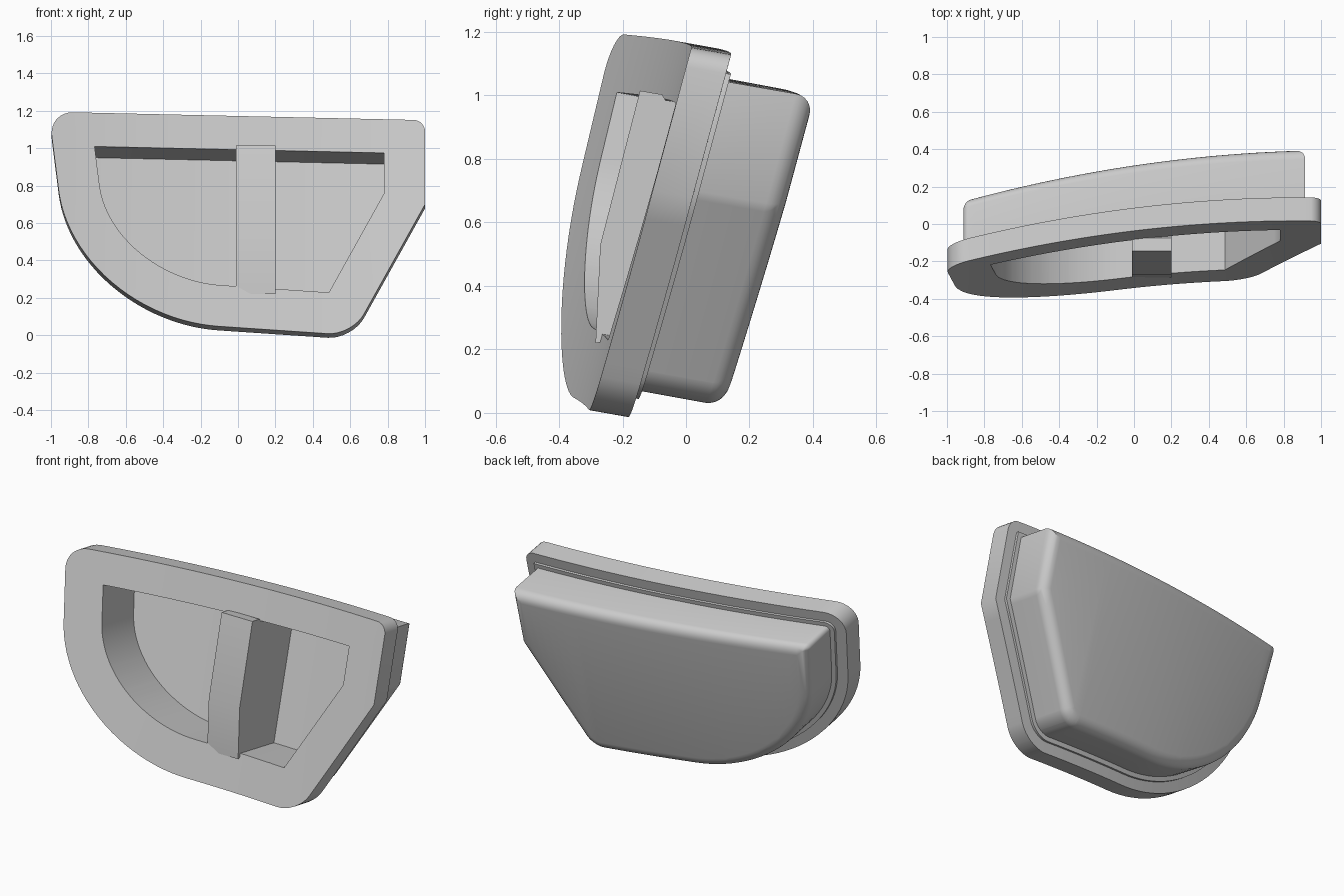
import bpy, bmesh, math
from mathutils import Vector

cube = bpy.data.objects.get("Cube")
if cube:
    bpy.data.objects.remove(cube, do_unlink=True)

grey = bpy.data.materials.new("plain grey")
grey.use_nodes = True
GREY = (0.6, 0.6, 0.6, 1)
grey.diffuse_color = GREY
grey.node_tree.nodes["Principled BSDF"].inputs["Base Color"].default_value = GREY

# Front outline in x, z, counter-clockwise: corner, fillet lengths before and after, segments
CORNERS = [
    ((-1.012, 1.195), 0.13, 0.13, 8),
    ((-0.873, 0.10), 0.68, 0.77, 24),
    ((0.61, 0.0), 0.13, 0.13, 8),
    ((1.0, 0.70), 0, 0, 1),
    ((1.0, 1.15), 0.06, 0.06, 6),
]


def outline(inset, top_inset):
    """Offset the corner polygon inwards, then round its corners."""
    pts = [Vector(c[0]) for c in CORNERS]
    n = len(pts)
    dirs = [(pts[(i + 1) % n] - pts[i]).normalized() for i in range(n)]
    gaps = [inset] * (n - 1) + [top_inset]          # the last edge is the top
    lines = [(pts[i] + Vector((-d.y, d.x)) * g, d) for i, (d, g) in enumerate(zip(dirs, gaps))]
    result = []
    for i, (_, before, after, segs) in enumerate(CORNERS):
        (p, d), (q, e) = lines[i - 1], lines[i]
        corner = p + d * ((q - p).cross(e) / d.cross(e))
        shrink = inset * math.tan(d.angle(e) / 2)
        a = corner - d * max(before - shrink, 0)
        b = corner + e * max(after - shrink, 0)
        for k in range(segs + 1):
            t = k / segs
            w0, w1, w2 = (1 - t) ** 2, 1.41 * t * (1 - t), t * t
            result.append((a * w0 + corner * w1 + b * w2) / (w0 + w1 + w2))
    return result


def warp(co):
    """Bend a flat point (x, depth, z) onto the curved, leaning face."""
    x, w, z = co
    face = -0.353 + 0.127 * x - 0.068 * x * x + 0.27 * z
    return Vector((x, face + w + 0.17 * w * w * (x - 0.85), z - 0.176 * w))


def finish(bm, name):
    bmesh.ops.recalc_face_normals(bm, faces=bm.faces)
    mesh = bpy.data.meshes.new(name)
    bm.to_mesh(mesh)
    bm.free()
    mesh.materials.append(grey)
    obj = bpy.data.objects.new(name, mesh)
    bpy.context.collection.objects.link(obj)
    bpy.ops.object.select_all(action="DESELECT")
    obj.select_set(True)
    bpy.context.view_layer.objects.active = obj
    bpy.ops.object.shade_smooth_by_angle(angle=math.radians(30))
    return obj


# Housing: loops from recess floor, over the flange, to the rounded back
DEPTH, ROUND, SIDE = 0.41, 0.06, 0.085
levels = [(0.22, 0.18, 0.34), (0.22, 0.18, 0), (0, 0, 0), (0, 0, 0.125),
          (0.06, 0.06, 0.125), (0.06, 0.06, 0.14), (SIDE, SIDE, 0.14)]
for k in range(7):
    a = math.pi / 2 * k / 6
    g = SIDE + ROUND * (1 - math.cos(a))
    levels.append((g, g, DEPTH - ROUND + ROUND * math.sin(a)))

bm = bmesh.new()
loops = [[bm.verts.new((p.x, w, p.y)) for p in outline(g, top)] for g, top, w in levels]
for lo, hi in zip(loops, loops[1:]):
    for i in range(len(lo)):
        bm.faces.new((lo[i - 1], lo[i], hi[i], hi[i - 1]))
bm.faces.new(loops[0])
bm.faces.new(loops[-1])
bmesh.ops.remove_doubles(bm, verts=bm.verts, dist=0.0005)
# Slice across x so the flat shape can bend
for i in range(-19, 20):
    bmesh.ops.bisect_plane(bm, geom=bm.verts[:] + bm.edges[:] + bm.faces[:], dist=0.0005,
                           plane_co=(i * 0.05, 0, 0), plane_no=(1, 0, 0))
for v in bm.verts:
    v.co = warp(v.co)
finish(bm, "housing")

# Grip bar: side profile in y, z, extruded across x
profile = [(-0.145, 1.015), (-0.27, 0.53), (-0.285, 0.22), (-0.25, 0.225),
           (0.06, 0.17), (0.27, 0.93), (-0.065, 0.985), (-0.075, 1.003)]
bm = bmesh.new()
side = bm.faces.new([bm.verts.new((-0.01, y, z)) for y, z in profile])
ext = bmesh.ops.extrude_face_region(bm, geom=[side])
bmesh.ops.translate(bm, vec=(0.21, 0, 0),
                    verts=[v for v in ext["geom"] if isinstance(v, bmesh.types.BMVert)])
finish(bm, "grip_bar")
